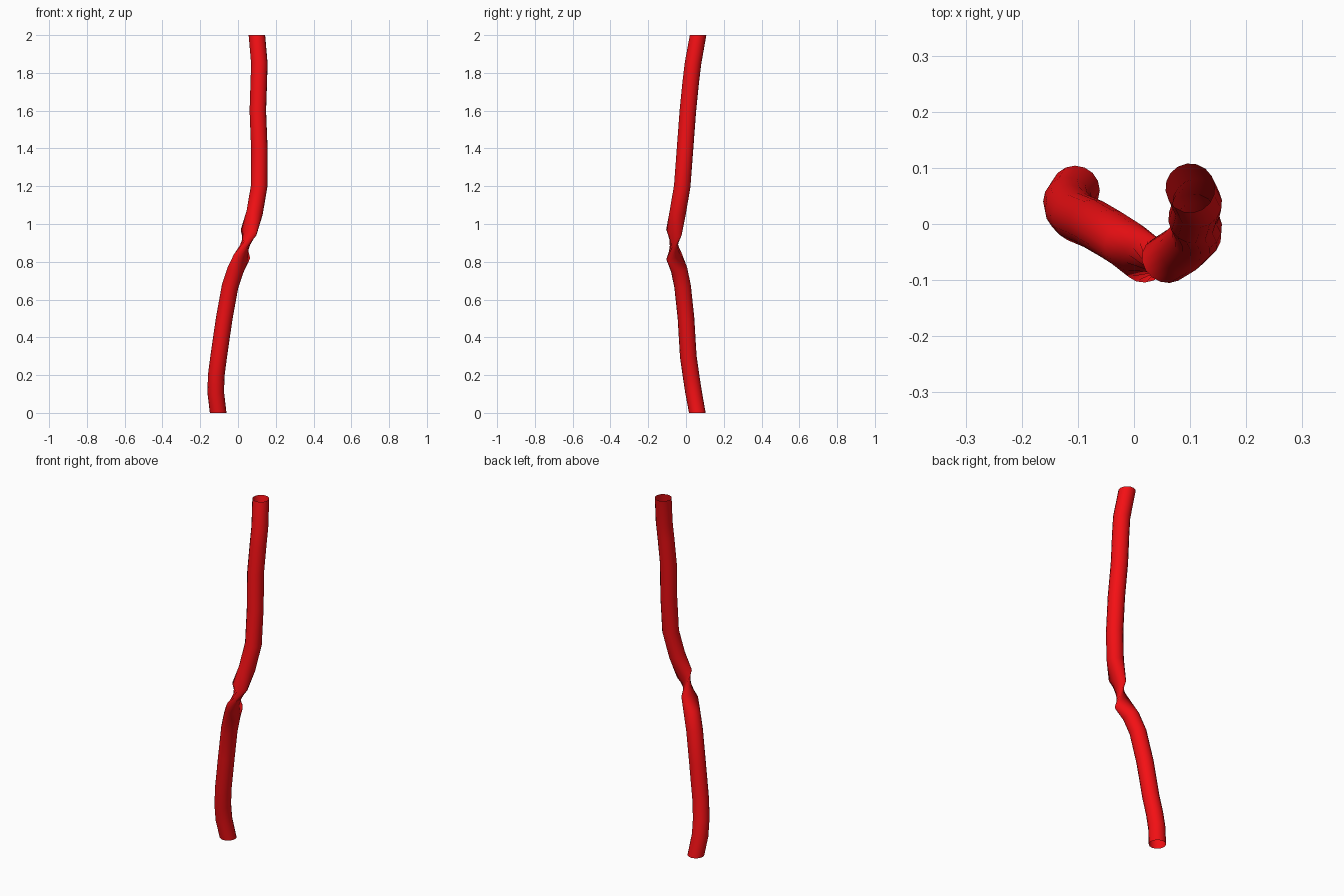
import bpy, bmesh, math
from mathutils import Vector, Matrix

if "Cube" in bpy.data.objects:
    bpy.data.objects.remove(bpy.data.objects["Cube"])

RADIUS, SIDES = 0.044, 16
TWIST = math.radians(142)

# Centre line from bottom to top
path = [Vector(p) for p in [
    (-0.105, 0.06, 0), (-0.118, 0.04, 0.11), (-0.115, 0.026, 0.2), (-0.102, 0.012, 0.3),
    (-0.073, 0.0, 0.5), (-0.042, -0.018, 0.67), (-0.012, -0.037, 0.76),
    (0.022, -0.064, 0.83), (0.056, -0.064, 0.955), (0.088, -0.044, 1.06),
    (0.112, -0.02, 1.2), (0.113, -0.005, 1.4), (0.105, 0.01, 1.6),
    (0.11, 0.025, 1.75), (0.113, 0.037, 1.85), (0.1, 0.064, 2.0)]]
KINK = 7  # last ring below the pinch

# Ring directions: level at the ends, tilted with the path elsewhere
up = Vector((0, 0, 1))
tangents = [up]
for i in range(1, len(path) - 1):
    a, b = path[i] - path[i - 1], path[i + 1] - path[i]
    tangents.append((a.normalized() + b.normalized()).normalized())
tangents.append(up)
tangents[KINK] = Vector((0.3, -0.45, 1)).normalized()
tangents[KINK + 1] = Vector((0.33, 0.4, 1)).normalized()

# Open tube, twisted at the pinch
bm = bmesh.new()
rings = []
for i, (p, t) in enumerate(zip(path, tangents)):
    spin = Matrix.Rotation(TWIST if i > KINK else 0, 3, 'Z')
    tilt = up.rotation_difference(t)
    ring = []
    for k in range(SIDES):
        a = 2 * math.pi * k / SIDES
        ring.append(bm.verts.new(
            p + tilt @ (spin @ Vector((RADIUS * math.cos(a), RADIUS * math.sin(a), 0)))))
    rings.append(ring)
for low, high in zip(rings, rings[1:]):
    for k in range(SIDES):
        n = (k + 1) % SIDES
        bm.faces.new((low[k], low[n], high[n], high[k])).smooth = True
mesh = bpy.data.meshes.new("bent_tube")
bm.to_mesh(mesh)
bm.free()
tube = bpy.data.objects.new("bent_tube", mesh)
bpy.context.collection.objects.link(tube)

red = bpy.data.materials.new("red")
red.diffuse_color = (0.9, 0.005, 0.007, 1)
red.use_nodes = True
red.node_tree.nodes["Principled BSDF"].inputs["Base Color"].default_value = red.diffuse_color
mesh.materials.append(red)
